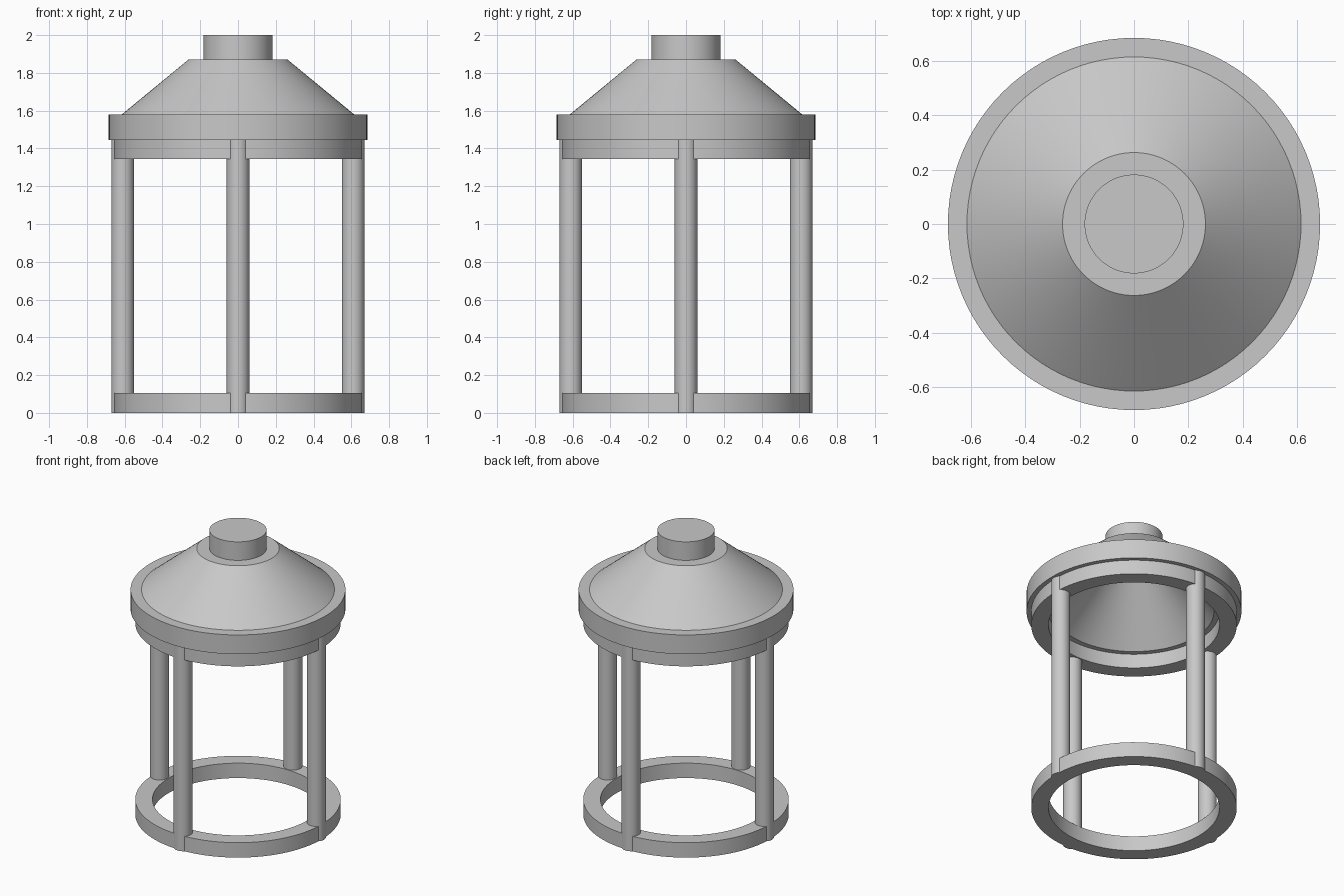
import bpy
import bmesh
from math import cos, sin, pi, radians

cube = bpy.data.objects.get("Cube")
if cube:
    bpy.data.objects.remove(cube, do_unlink=True)

grey = bpy.data.materials.new("stone grey")
grey.use_nodes = True
COLOUR = (0.58, 0.58, 0.58, 1)
grey.diffuse_color = COLOUR
grey.node_tree.nodes["Principled BSDF"].inputs["Base Color"].default_value = COLOUR


def lathe(name, profile, location=(0, 0, 0), closed=False, sides=96):
    """Turn an (r, z) profile around z; r = 0 makes a pole."""
    bm = bmesh.new()
    rings = []
    for r, z in profile:
        if r == 0:
            rings.append([bm.verts.new((0, 0, z))] * sides)
        else:
            rings.append([bm.verts.new((r * cos(2 * pi * i / sides),
                                        r * sin(2 * pi * i / sides), z))
                          for i in range(sides)])
    pairs = list(zip(rings, rings[1:]))
    if closed:
        pairs.append((rings[-1], rings[0]))
    for a, b in pairs:
        for i in range(sides):
            j = (i + 1) % sides
            corners = dict.fromkeys((a[i], a[j], b[j], b[i]))
            bm.faces.new(list(corners))
    bmesh.ops.recalc_face_normals(bm, faces=bm.faces)
    mesh = bpy.data.meshes.new(name)
    bm.to_mesh(mesh)
    bm.free()
    mesh.materials.append(grey)
    obj = bpy.data.objects.new(name, mesh)
    obj.location = location
    bpy.context.collection.objects.link(obj)
    bpy.ops.object.select_all(action="DESELECT")
    obj.select_set(True)
    bpy.context.view_layer.objects.active = obj
    bpy.ops.object.shade_smooth_by_angle(angle=radians(30))
    return obj


def ring(name, inner, outer, bottom, top):
    lathe(name, [(inner, bottom), (outer, bottom), (outer, top), (inner, top)],
          closed=True)


# Floor ring and the beam that ties the column tops
ring("base_ring", 0.545, 0.655, 0, 0.105)
ring("beam_ring", 0.545, 0.655, 1.345, 1.445)

# Four columns, one on each axis
for side, x, y in (("front", 0, -1), ("back", 0, 1), ("left", 1, 0), ("right", -1, 0)):
    lathe(side + "_column", [(0, 0), (0.06, 0), (0.06, 1.445), (0, 1.445)],
          (x * 0.61, y * 0.61, 0), sides=48)

# Hollow roof: eave band, sloping cone and finial, then the inner ceiling
lathe("roof", [(0, 2), (0.182, 2), (0.182, 1.87), (0.263, 1.87),
               (0.615, 1.58), (0.685, 1.58), (0.685, 1.445),
               (0.51, 1.445), (0.19, 1.8), (0, 1.8)])
